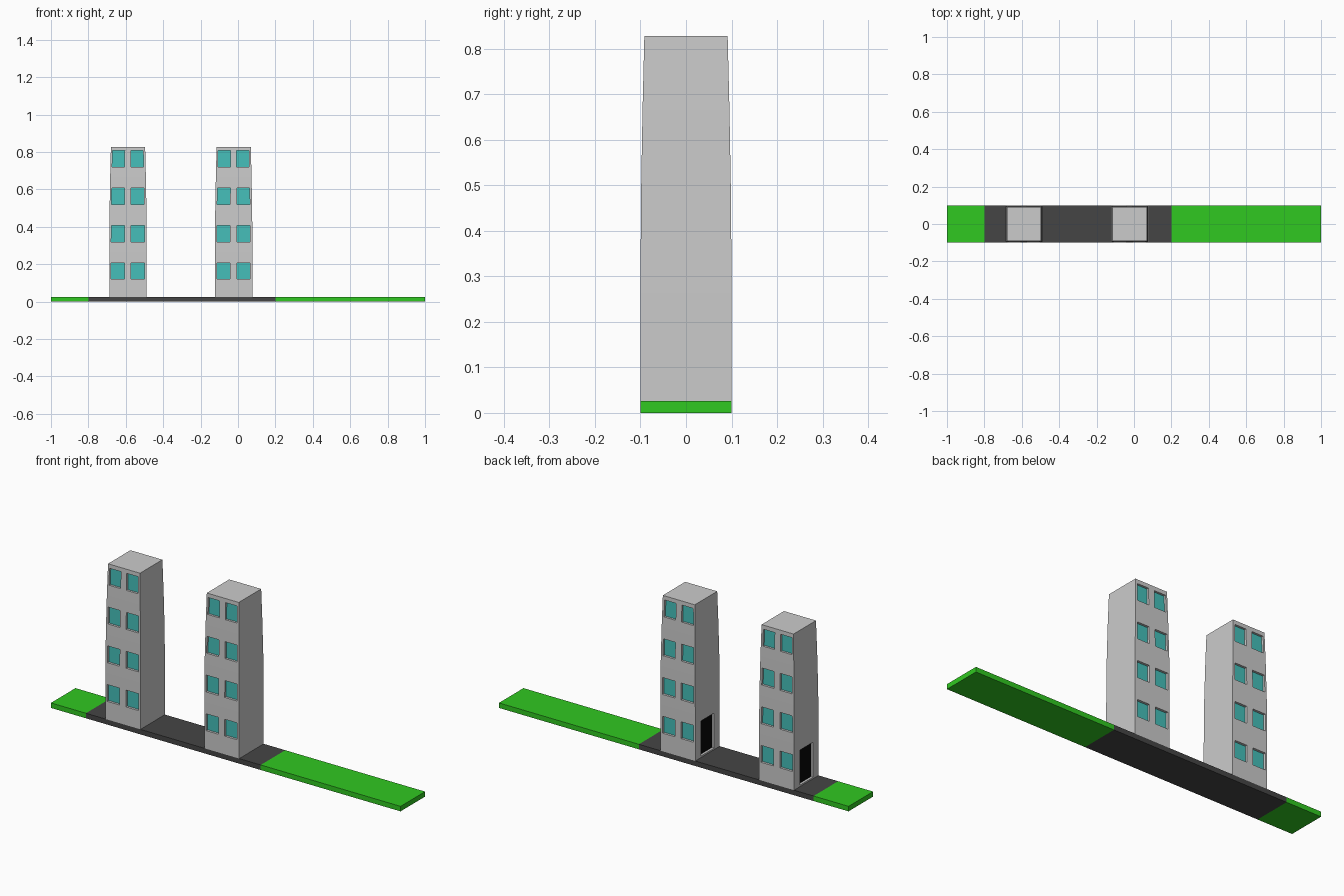
import bpy, bmesh

if "Cube" in bpy.data.objects:
    bpy.data.objects.remove(bpy.data.objects["Cube"])

G = 0.026  # top of the ground strip
# Half width of a tower at each height (slightly tapered upper floors)
LEVELS = [(G, 0.1), (0.265, 0.1), (0.465, 0.099), (0.665, 0.0955), (0.828, 0.0915)]


def material(name, rgb):
    m = bpy.data.materials.new(name)
    m.diffuse_color = (*rgb, 1)
    m.use_nodes = True
    m.node_tree.nodes["Principled BSDF"].inputs["Base Color"].default_value = m.diffuse_color
    return m


def half(z):
    for (z0, w0), (z1, w1) in zip(LEVELS, LEVELS[1:]):
        if z <= z1:
            return w0 + (w1 - w0) * (z - z0) / (z1 - z0)
    return LEVELS[-1][1]


def loft(bm, rings):
    """Stack of rectangles (x0, x1, y0, y1, z) joined into a closed solid."""
    prev = None
    for x0, x1, y0, y1, z in rings:
        ring = [bm.verts.new(p) for p in
                ((x0, y0, z), (x1, y0, z), (x1, y1, z), (x0, y1, z))]
        if prev is None:
            bm.faces.new(ring[::-1])
        else:
            for i in range(4):
                j = (i + 1) % 4
                bm.faces.new((prev[i], prev[j], ring[j], ring[i]))
        prev = ring
    bm.faces.new(prev)


def block(bm, cx, u, v, z):
    """Box whose x and y ranges are given relative to the tower's half width."""
    loft(bm, [(cx + u[0] * half(h), cx + u[1] * half(h),
               v[0] * half(h), v[1] * half(h), h) for h in z])


def finish(bm, name, mat=None):
    me = bpy.data.meshes.new(name)
    bm.to_mesh(me)
    bm.free()
    ob = bpy.data.objects.new(name, me)
    bpy.context.collection.objects.link(ob)
    if mat:
        me.materials.append(mat)
    return ob


GREEN = material("grass", (0.03, 0.58, 0.015))
DARK = material("asphalt", (0.06, 0.06, 0.06))
TEAL = material("glass", (0.06, 0.52, 0.49))
BLACK = material("door_black", (0.002, 0.002, 0.002))

# Ground strip
for name, x0, x1, mat in (("grass_left", -1, -0.8, GREEN),
                          ("pavement", -0.8, 0.2, DARK),
                          ("grass_right", 0.2, 1, GREEN)):
    bm = bmesh.new()
    loft(bm, [(x0, x1, -0.1, 0.1, 0), (x0, x1, -0.1, 0.1, G)])
    finish(bm, name, mat)

WINDOW_X = ((-0.9, -0.19), (0.17, 0.88))
WINDOW_Z = [(0.12 + 0.2 * i, 0.207 + 0.2 * i) for i in range(4)]
DOOR_Y, DOOR_Z = (-0.55, 0.53), (G + 0.008, 0.215)

for label, cx in (("left", -0.588), ("right", -0.023)):
    # Tower walls
    bm = bmesh.new()
    loft(bm, [(cx - w, cx + w, -w, w, z) for z, w in LEVELS])
    tower = finish(bm, f"tower_{label}")

    # Recesses and glass on front and back
    cut, glass = bmesh.new(), bmesh.new()
    for u in WINDOW_X:
        for z in WINDOW_Z:
            for s in (-1, 1):
                block(cut, cx, u, sorted((s * 0.86, s * 1.1)), z)
                block(glass, cx, u, sorted((s * 0.83, s * 0.88)), z)
    finish(glass, f"windows_{label}", TEAL)

    # Door on the left side
    block(cut, cx, (-1.1, -0.86), DOOR_Y, DOOR_Z)
    bm = bmesh.new()
    block(bm, cx, (-0.88, -0.83), DOOR_Y, DOOR_Z)
    finish(bm, f"door_{label}", BLACK)

    cutter = finish(cut, f"recess_cutter_{label}")
    cutter.hide_render = True
    cutter.display_type = 'WIRE'
    mod = tower.modifiers.new("recesses", 'BOOLEAN')
    mod.operation = 'DIFFERENCE'
    mod.solver = 'EXACT'
    mod.object = cutter
